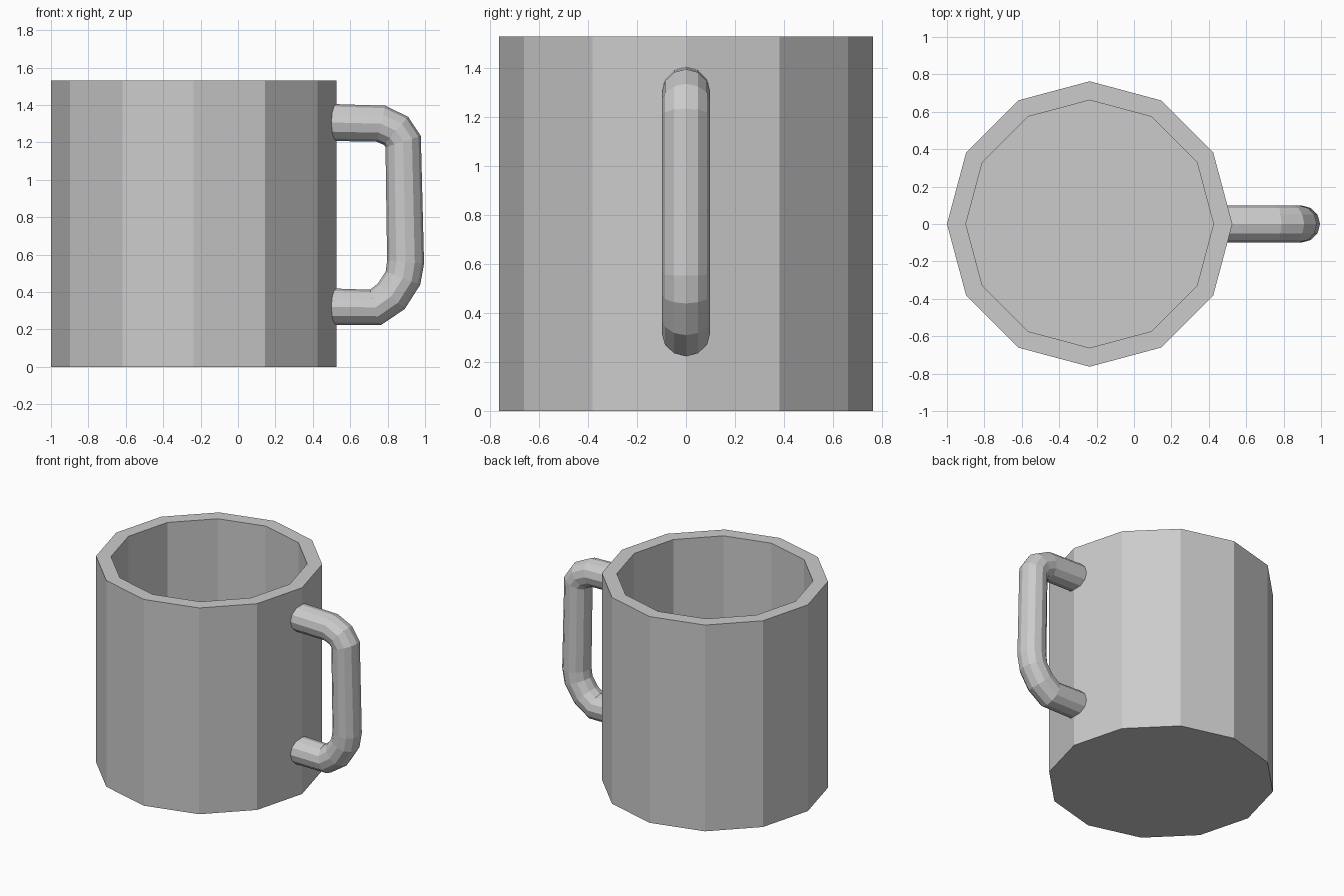
import bpy, bmesh
from math import cos, sin, tau
from mathutils import Vector

if "Cube" in bpy.data.objects:
    bpy.data.objects.remove(bpy.data.objects["Cube"])

SIDES = 12
CX = -0.237


def mesh_from_rings(name, rings):
    """Bridge consecutive rings of points and cap both ends."""
    bm = bmesh.new()
    loops = [[bm.verts.new(p) for p in ring] for ring in rings]
    for a, b in zip(loops, loops[1:]):
        for i in range(len(a)):
            j = (i + 1) % len(a)
            bm.faces.new((a[i], a[j], b[j], b[i]))
    bm.faces.new(loops[0])
    bm.faces.new(loops[-1])
    bmesh.ops.recalc_face_normals(bm, faces=bm.faces)
    mesh = bpy.data.meshes.new(name)
    bm.to_mesh(mesh)
    bm.free()
    obj = bpy.data.objects.new(name, mesh)
    bpy.context.collection.objects.link(obj)
    return obj


def circle(centre, u, v, radius):
    return [centre + radius * (u * cos(tau * i / SIDES) + v * sin(tau * i / SIDES))
            for i in range(SIDES)]


X, Y = Vector((1, 0, 0)), Vector((0, 1, 0))

# Cup: outer wall, rim, inner wall and floor
profile = [(0.763, 0), (0.763, 1.53), (0.662, 1.53), (0.662, 0.10)]
mesh_from_rings("cup", [circle(Vector((CX, 0, z)), X, Y, r) for r, z in profile])

# Handle: round tube swept along a bent path, ends buried in the wall
path = [(0.46, 1.308), (0.765, 1.30), (0.845, 1.262), (0.883, 1.205),
        (0.896, 0.56), (0.882, 0.475), (0.82, 0.378), (0.735, 0.318), (0.46, 0.322)]
pts = [Vector((x, 0, z)) for x, z in path]
rings = []
for i, p in enumerate(pts):
    before = (p - pts[i - 1]).normalized() if i > 0 else Vector()
    after = (pts[i + 1] - p).normalized() if i < len(pts) - 1 else Vector()
    tangent = (before + after).normalized()
    rings.append(circle(p, Y, tangent.cross(Y), 0.099))
mesh_from_rings("handle", rings)
